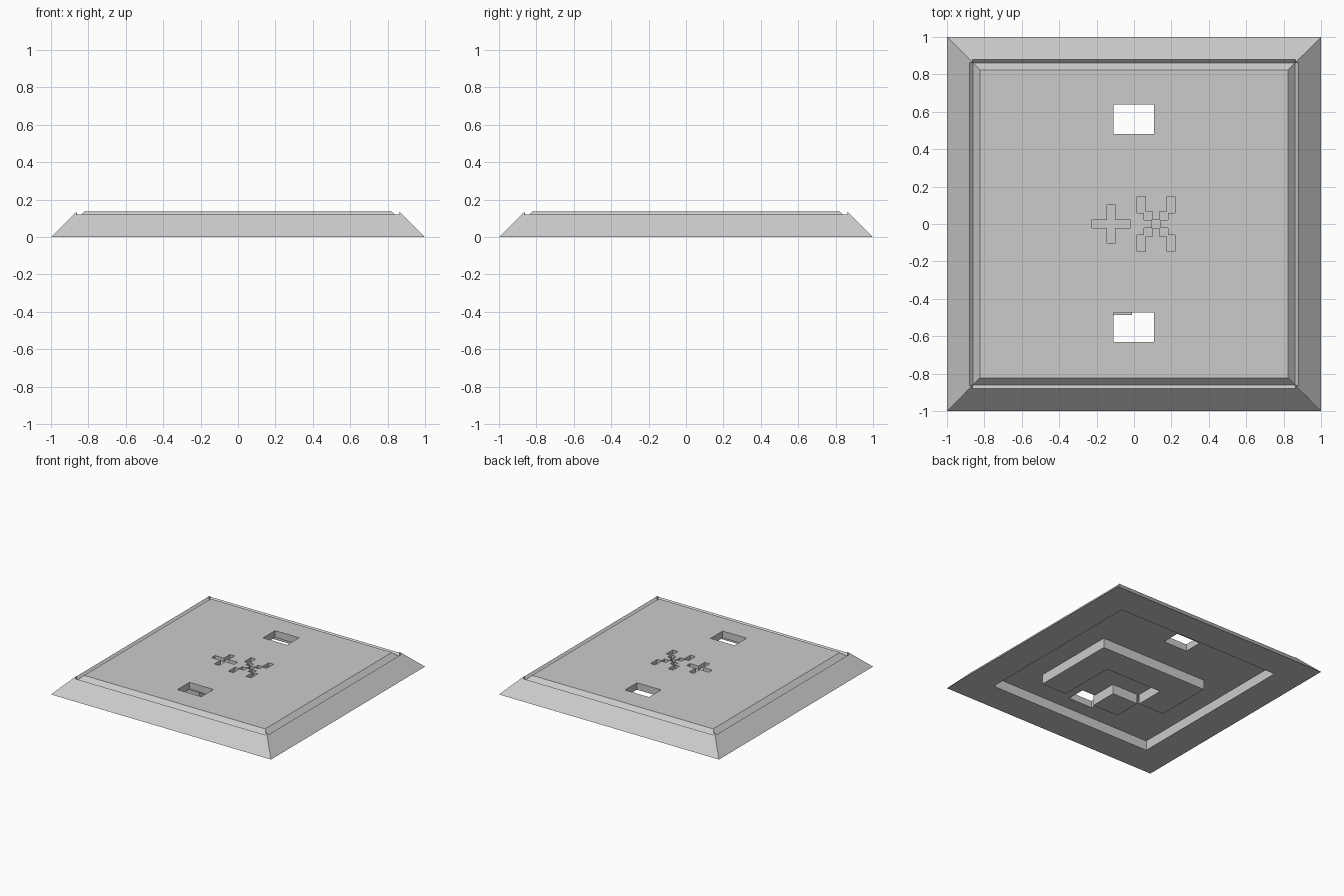
import bpy, bmesh, math
from mathutils import Matrix, Vector

if "Cube" in bpy.data.objects:
    bpy.data.objects.remove(bpy.data.objects["Cube"])

grey = bpy.data.materials.new("light_grey")
grey.diffuse_color = (0.6, 0.6, 0.6, 1)
grey.use_nodes = True
grey.node_tree.nodes["Principled BSDF"].inputs["Base Color"].default_value = grey.diffuse_color

TOP = 0.137      # plate height
CEILING = 0.08   # ceiling of the underside recess


def make_object(name, bm):
    mesh = bpy.data.meshes.new(name)
    bm.to_mesh(mesh)
    bm.free()
    mesh.materials.append(grey)
    obj = bpy.data.objects.new(name, mesh)
    bpy.context.collection.objects.link(obj)
    return obj


def box(name, x0, x1, y0, y1, z0, z1):
    bm = bmesh.new()
    size = Matrix.Diagonal((x1 - x0, y1 - y0, z1 - z0, 1))
    centre = Matrix.Translation(((x0 + x1) / 2, (y0 + y1) / 2, (z0 + z1) / 2))
    bmesh.ops.create_cube(bm, size=1, matrix=centre @ size)
    return make_object(name, bm)


def cut(target, cutter):
    mod = target.modifiers.new("cut", 'BOOLEAN')
    mod.operation = 'DIFFERENCE'
    mod.solver = 'EXACT'
    mod.object = cutter
    bpy.context.view_layer.objects.active = target
    bpy.ops.object.modifier_apply(modifier=mod.name)
    bpy.data.objects.remove(cutter)


# Plate: square slab with 45 degree sloping sides
bm = bmesh.new()
bmesh.ops.create_cube(bm, size=2)
for v in bm.verts:
    if v.co.z > 0:
        v.co = Vector((v.co.x * (1 - TOP), v.co.y * (1 - TOP), TOP))
    else:
        v.co.z = 0
plate = make_object("plate", bm)

# V-shaped groove along each top edge, leaving a small tip at the corners
for i in range(4):
    bm = bmesh.new()
    side = 0.2
    turn = Matrix.Rotation(i * math.pi / 2, 4, 'Z')
    place = Matrix.Translation((0, 0.86, 0.10 + side / math.sqrt(2)))
    tilt = Matrix.Rotation(math.pi / 4, 4, 'X')
    shape = Matrix.Diagonal((1.726, side, side, 1))
    bmesh.ops.create_cube(bm, size=1, matrix=turn @ place @ tilt @ shape)
    cut(plate, make_object("groove_cutter", bm))

# Square recess underneath
cut(plate, box("recess_cutter", -0.75, 0.75, -0.75, 0.75, -0.1, CEILING))

# Two slots through the plate
for y in (0.56, -0.552):
    cut(plate, box("slot_cutter", -0.11, 0.108, y - 0.078, y + 0.078, -0.1, 0.3))


def engrave(x, y, hx, hy):
    cut(plate, box("mark_cutter", x - hx, x + hx, y - hy, y + hy, TOP - 0.03, 0.3))


# Engraved plus mark
engrave(-0.122, 0, 0.102, 0.022)
engrave(-0.122, 0, 0.022, 0.102)

# Engraved diagonal cross mark made of stepped blocks
CX = 0.118
engrave(CX, 0, 0.0225, 0.0225)
for sx in (-1, 1):
    for sy in (-1, 1):
        engrave(CX + sx * 0.041, sy * 0.043, 0.0225, 0.0225)
        engrave(CX + sx * 0.08, sy * 0.103, 0.0225, 0.043)

# Raised underside blocks standing in the recess, slightly sunk into the ceiling
LIFT = CEILING + 0.004
bm = bmesh.new()
outline = [(0.49, -0.49), (0.49, 0.23), (-0.495, 0.23), (-0.495, -0.25),
           (-0.26, -0.25), (-0.26, -0.005), (0.26, -0.005), (0.26, -0.49)]
face = bm.faces.new([bm.verts.new((x, y, 0)) for x, y in outline])
new = bmesh.ops.extrude_face_region(bm, geom=[face])["geom"]
for v in new:
    if isinstance(v, bmesh.types.BMVert):
        v.co.z = LIFT
bmesh.ops.recalc_face_normals(bm, faces=bm.faces[:])
make_object("underside_rib", bm)
box("underside_block", -0.247, -0.01, -0.487, -0.258, 0, LIFT)
